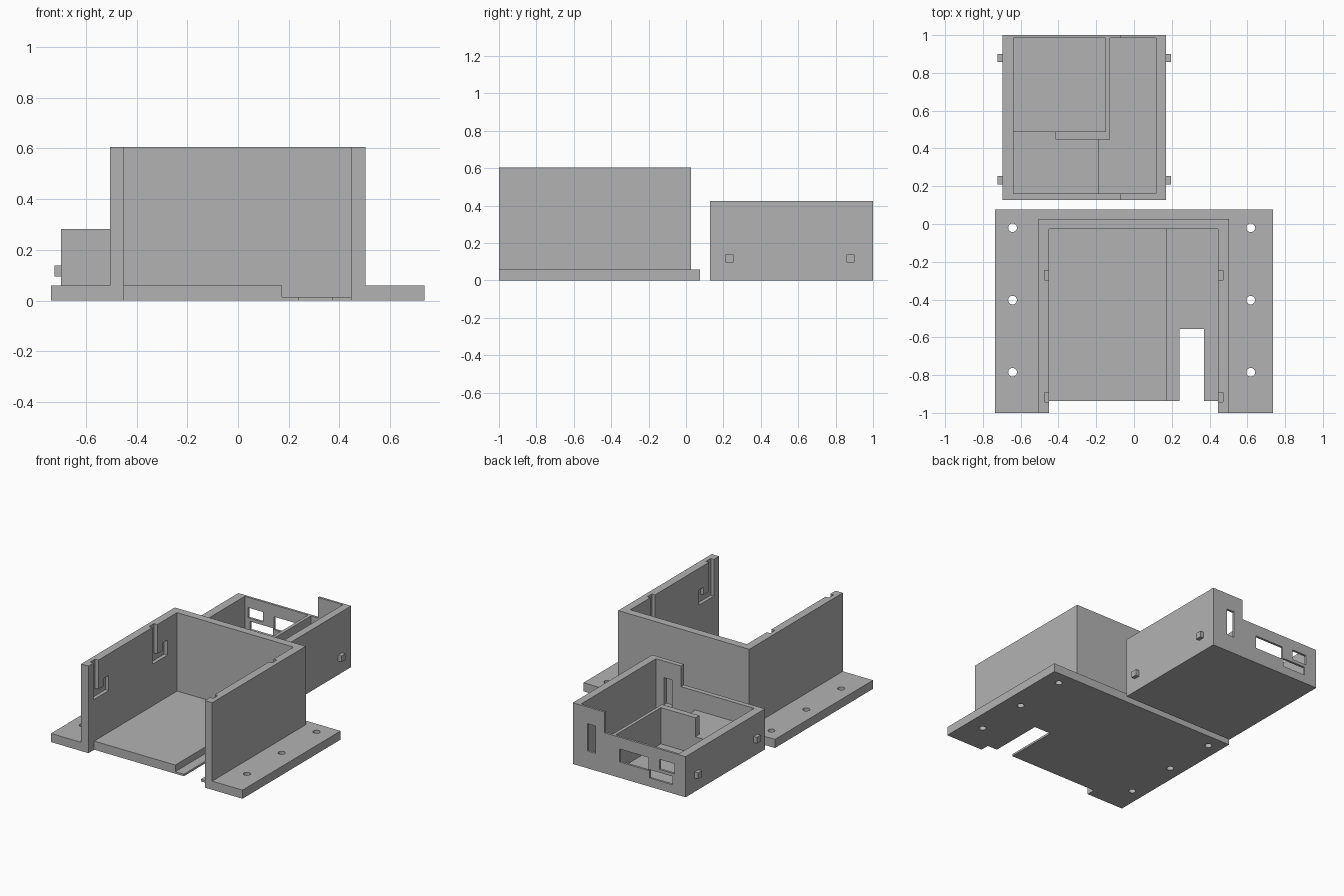
import bpy, bmesh, math

if "Cube" in bpy.data.objects:
    bpy.data.objects.remove(bpy.data.objects["Cube"])

grey = bpy.data.materials.new("light_grey")
grey.diffuse_color = (0.45, 0.45, 0.45, 1)
grey.use_nodes = True
grey.node_tree.nodes["Principled BSDF"].inputs["Base Color"].default_value = grey.diffuse_color


def finish(name, bm):
    bmesh.ops.recalc_face_normals(bm, faces=bm.faces[:])
    me = bpy.data.meshes.new(name)
    bm.to_mesh(me)
    bm.free()
    me.materials.append(grey)
    ob = bpy.data.objects.new(name, me)
    bpy.context.collection.objects.link(ob)
    return ob


def box(name, x, y, z):
    bm = bmesh.new()
    bmesh.ops.create_cube(bm, size=1)
    for v in bm.verts:
        v.co = [r[0] if c < 0 else r[1] for c, r in zip(v.co, (x, y, z))]
    return finish(name, bm)


def side_prism(name, x0, x1, yz):
    bm = bmesh.new()
    face = bm.faces.new([bm.verts.new((x0, y, z)) for y, z in yz])
    ext = bmesh.ops.extrude_face_region(bm, geom=[face])["geom"]
    for v in ext:
        if isinstance(v, bmesh.types.BMVert):
            v.co.x = x1
    return finish(name, bm)


def rod(name, x, y, z, r, h):
    bm = bmesh.new()
    bmesh.ops.create_cone(bm, cap_ends=True, segments=24, radius1=r, radius2=r, depth=h)
    bmesh.ops.translate(bm, verts=bm.verts[:], vec=(x, y, z))
    return finish(name, bm)


def combine(target, other, op="DIFFERENCE"):
    mod = target.modifiers.new("bool", "BOOLEAN")
    mod.operation, mod.solver, mod.object = op, "EXACT", other
    dg = bpy.context.evaluated_depsgraph_get()
    me = bpy.data.meshes.new_from_object(target.evaluated_get(dg))
    target.modifiers.clear()
    target.data = me
    bpy.data.objects.remove(other)


def cut(target, x, y, z):
    combine(target, box("cutter", x, y, z))


# Mounting bracket: flange plate with a U-shaped wall
bracket = box("mounting_bracket", (-0.737, 0.735), (-1, 0.076), (0, 0.06))
combine(bracket, box("walls", (-0.505, 0.502), (-1, 0.027), (0.03, 0.605)), "UNION")
cut(bracket, (-0.449, 0.446), (-1.1, -0.027), (0.06, 0.7))
cut(bracket, (0.174, 0.446), (-1.1, -0.027), (0.014, 0.3))    # thin floor strip
cut(bracket, (-0.449, 0.446), (-1.1, -0.937), (-0.1, 0.3))    # open front lip
cut(bracket, (0.24, 0.37), (-1.1, -0.555), (-0.1, 0.3))       # cable notch

# J-shaped locking grooves inside both walls
for y in (-0.943, -0.297):
    hook = [(y, 0.7), (y, 0.35), (y + 0.165, 0.35), (y + 0.165, 0.455),
            (y + 0.113, 0.455), (y + 0.113, 0.402), (y + 0.052, 0.402), (y + 0.052, 0.7)]
    for x0, x1 in ((-0.475, -0.40), (0.40, 0.47)):
        combine(bracket, side_prism("groove", x0, x1, hook))

# Screw holes
for x in (-0.643, 0.618):
    for y in (-0.02, -0.403, -0.785):
        combine(bracket, rod("hole", x, y, 0.03, 0.023, 0.2))

# Electronics tray: taller on the right side
tray = box("electronics_tray", (-0.697, 0.17), (0.128, 1), (0, 0.425))
cut(tray, (-0.8, -0.074), (0, 1.1), (0.282, 0.6))
cut(tray, (-0.637, -0.15), (0.49, 0.984), (0.03, 0.6))        # back left bay
cut(tray, (-0.127, 0.117), (0.162, 0.984), (0.03, 0.6))       # right bay
cut(tray, (-0.185, 0.0), (0.162, 0.447), (0.03, 0.6))         # front bay
cut(tray, (-0.637, -0.18), (0.162, 0.447), (0.15, 0.6))       # raised front shelf
cut(tray, (-0.637, -0.415), (0.43, 0.52), (0.15, 0.6))        # divider gap

# Slot through both end walls, and connector windows in the back wall
cut(tray, (-0.005, 0.057), (0.0, 1.1), (0.12, 0.31))
for x, z in (((-0.412, -0.19), (0.11, 0.20)),
             ((-0.612, -0.497), (0.14, 0.21)),
             ((-0.597, -0.42), (0.06, 0.118))):
    cut(tray, x, (0.95, 1.1), z)

# Locking pegs
for side, x in (("left", (-0.723, -0.69)), ("right", (0.163, 0.196))):
    for end, y in (("front", 0.21), ("back", 0.857)):
        box(f"{side}_{end}_peg", x, (y, y + 0.043), (0.095, 0.138))
